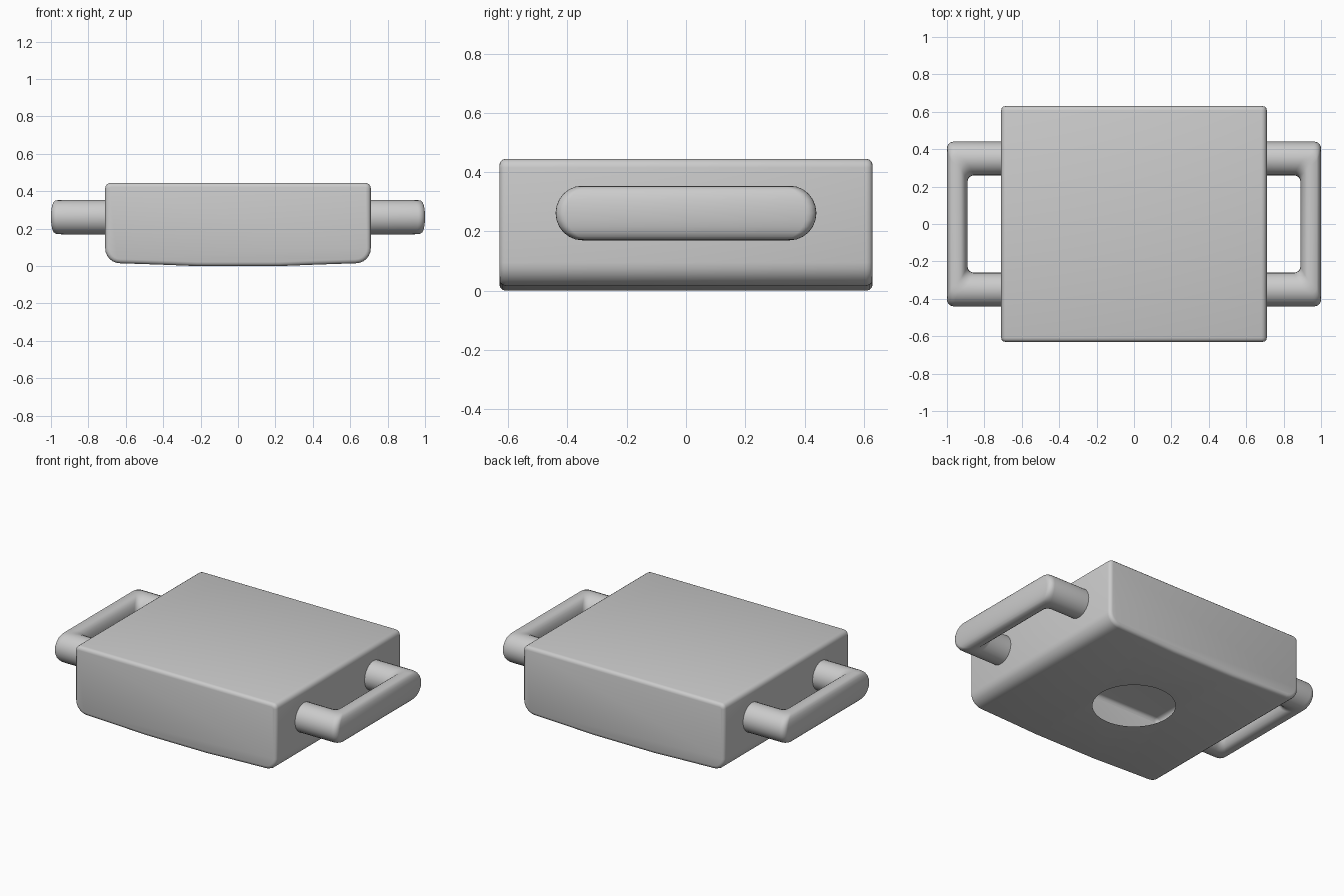
import bpy, bmesh
from math import sin, cos, pi, copysign, hypot

if "Cube" in bpy.data.objects:
    bpy.data.objects.remove(bpy.data.objects["Cube"])

def finish(bm, name):
    bmesh.ops.recalc_face_normals(bm, faces=bm.faces)
    me = bpy.data.meshes.new(name)
    bm.to_mesh(me)
    bm.free()
    ob = bpy.data.objects.new(name, me)
    bpy.context.collection.objects.link(ob)
    return ob

def smooth(ob):
    bpy.ops.object.select_all(action='DESELECT')
    ob.select_set(True)
    bpy.context.view_layer.objects.active = ob
    bpy.ops.object.shade_smooth_by_angle(angle=0.6)

def arc(cx, cz, r, a0, a1, n):
    return [(cx + r * cos(a0 + (a1 - a0) * i / n), cz + r * sin(a0 + (a1 - a0) * i / n))
            for i in range(n + 1)]

# Body: half profile with a bowed underside, mirrored and extruded along y
half = [(0.22, 0.005), (0.42, 0.013)]
half += arc(0.63, 0.1, 0.08, -pi / 2, 0, 6) + arc(0.68, 0.42, 0.03, 0, pi / 2, 4)
outline = half + [(-x, z) for x, z in reversed(half)]
bm = bmesh.new()
front = bm.faces.new([bm.verts.new((x, -0.63, z)) for x, z in outline])
ext = bmesh.ops.extrude_face_region(bm, geom=[front], use_keep_orig=True)
bmesh.ops.translate(bm, vec=(0, 1.26, 0),
                    verts=[v for v in ext['geom'] if isinstance(v, bmesh.types.BMVert)])
rims = [e for e in bm.edges if abs(e.verts[0].co.y - e.verts[1].co.y) < 1e-4]
bmesh.ops.bevel(bm, geom=rims, offset=0.022, segments=3, profile=0.5, affect='EDGES')
lowest = min(v.co.z for v in bm.verts)
bmesh.ops.translate(bm, vec=(0, 0, -lowest), verts=bm.verts)
body = finish(bm, "body")

# Round opening in the underside; the pocket is removed so the case is hollow
bm = bmesh.new()
bmesh.ops.create_cone(bm, cap_ends=True, segments=48, radius1=0.24, radius2=0.24, depth=0.4)
cutter = finish(bm, "opening_cutter")
cutter.hide_render = True
cut = body.modifiers.new("opening", 'BOOLEAN')
cut.operation, cut.solver, cut.object = 'DIFFERENCE', 'EXACT', cutter
bpy.context.view_layer.update()
hollow = bpy.data.meshes.new_from_object(body.evaluated_get(bpy.context.evaluated_depsgraph_get()))
body.modifiers.clear()
body.data = hollow
bpy.data.objects.remove(cutter)
bm = bmesh.new()
bm.from_mesh(hollow)
pocket = []
for f in bm.faces:
    c = f.calc_center_median()
    if hypot(c.x, c.y) < 0.245 and 0.03 < c.z < 0.3:
        pocket.append(f)
bmesh.ops.delete(bm, geom=pocket, context='FACES')
bm.to_mesh(hollow)
bm.free()
smooth(body)

# Handles: round arms turning through filleted corners into a flatter grip
def handle(name, side):
    n, r, fil = 24, 0.092, 0.035
    def section(i):
        c, s = cos(2 * pi * i / n), sin(2 * pi * i / n)
        if abs(c) < 1e-6:
            c = 0.0
        power = 0.4 if c > 0 else 0.75
        return 0.945 + 0.055 * copysign(abs(c) ** power, c), 0.35 + 0.09 * c, 0.262 + r * s
    pts = [section(i) for i in range(n)]
    path = [[(0.70, y, z) for x, y, z in pts]]
    for k in range(6):
        a = pi / 2 * k / 5
        path.append([(x - fil * (1 - sin(a)), y - fil * (1 - cos(a)), z) for x, y, z in pts])
    path += [[(x, -y, z) for x, y, z in ring] for ring in reversed(path)]
    bm = bmesh.new()
    rings = [[bm.verts.new((side * x, y, z)) for x, y, z in ring] for ring in path]
    for a, b in zip(rings, rings[1:]):
        for i in range(n):
            j = (i + 1) % n
            bm.faces.new((a[i], a[j], b[j], b[i]))
    smooth(finish(bm, name))

handle("right_handle", 1)
handle("left_handle", -1)
